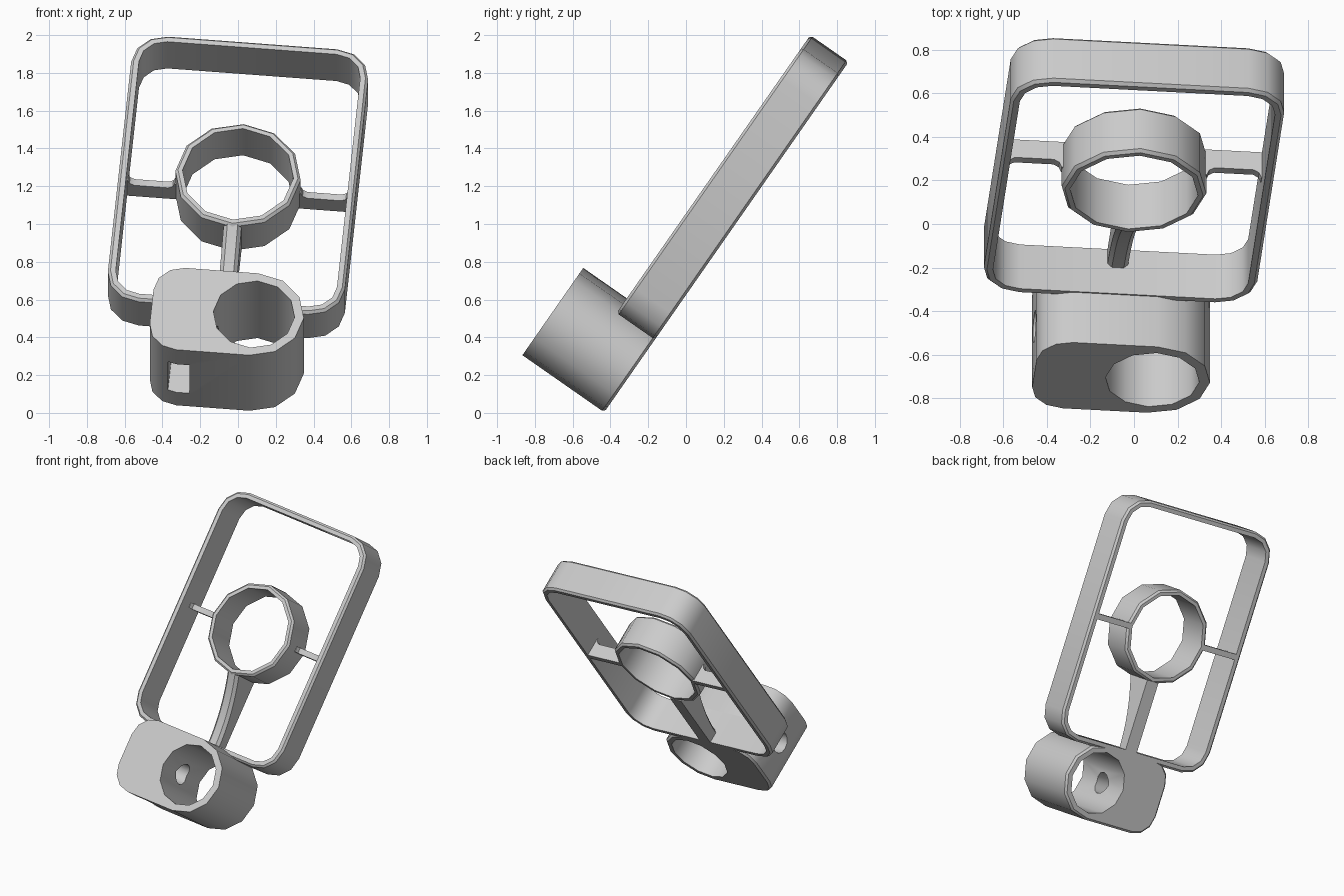
import bpy, bmesh
from math import sin, cos, pi, radians
from mathutils import Matrix

cube = bpy.data.objects.get("Cube")
if cube:
    bpy.data.objects.remove(cube)

grey = bpy.data.materials.new("light_grey")
grey.use_nodes = True
grey.diffuse_color = (0.6, 0.6, 0.6, 1)
grey.node_tree.nodes["Principled BSDF"].inputs["Base Color"].default_value = (0.6, 0.6, 0.6, 1)

# Every part is modelled flat (back on z = 0, frame centred), then leaned back and rolled
POSE = (Matrix.Translation((0, 0.348, 1.123))
        @ Matrix.Rotation(radians(55.1), 4, 'X')
        @ Matrix.Rotation(radians(-5.2), 4, 'Z'))
DEPTH, CLAMP_DEPTH, CHAMFER = 0.247, 0.528, 0.014


def finish(name, bm):
    bmesh.ops.recalc_face_normals(bm, faces=bm.faces)
    mesh = bpy.data.meshes.new(name)
    bm.to_mesh(mesh)
    bm.free()
    mesh.materials.append(grey)
    obj = bpy.data.objects.new(name, mesh)
    bpy.context.collection.objects.link(obj)
    obj.matrix_world = POSE
    return obj


def smooth(obj):
    bpy.ops.object.select_all(action='DESELECT')
    obj.select_set(True)
    bpy.context.view_layer.objects.active = obj
    bpy.ops.object.shade_smooth_by_angle(angle=radians(35))


def arc(cx, cy, r, start, end, steps):
    angles = [radians(start + (end - start) * i / steps) for i in range(steps + 1)]
    return [(cx + r * cos(a), cy + r * sin(a)) for a in angles]


def circle(cx, cy, r, sides=12, phase=0):
    return arc(cx, cy, r, phase, phase + 360, sides)[:-1]


def rounded_rect(inset):
    x, y, r = 0.45, 0.679, 0.18 - inset
    return (arc(x, y, r, 0, 90, 3) + arc(-x, y, r, 90, 180, 3)
            + arc(-x, -y, r, 180, 270, 3) + arc(x, -y, r, 270, 360, 3))


def clamp_outline(inset):
    x, y, r = -0.205, -1.089, 0.155 - inset
    return (arc(0.184, y, 0.265 - inset, -90, 90, 6)
            + arc(x, y + 0.11, r, 90, 180, 3) + arc(x, y - 0.11, r, 180, 270, 3))


def loft(name, sections, closed=False):
    """Skin a list of (outline, height) loops; cap the ends or join them up."""
    bm = bmesh.new()
    loops = [[bm.verts.new((x, y, z)) for x, y in pts] for pts, z in sections]
    pairs = list(zip(loops, loops[1:]))
    if closed:
        pairs.append((loops[-1], loops[0]))
    else:
        bm.faces.new(loops[0])
        bm.faces.new(loops[-1])
    for a, b in pairs:
        for i in range(len(a)):
            j = (i + 1) % len(a)
            bm.faces.new((a[i], a[j], b[j], b[i]))
    return finish(name, bm)


def band(name, outline, inner):
    """Thin wall with chamfered outer rims."""
    smooth(loft(name, [(outline(0), CHAMFER), (outline(0), DEPTH - CHAMFER),
                       (outline(CHAMFER), DEPTH), (inner, DEPTH),
                       (inner, 0), (outline(CHAMFER), 0)], closed=True))


def rib(name, profile, width, angle, chamfer):
    """Strut running outwards along +x before turning, profile in (distance, height)."""
    bm = bmesh.new()
    face = bm.faces.new([bm.verts.new((d, -width / 2, h)) for d, h in profile])
    new = bmesh.ops.extrude_face_region(bm, geom=[face])["geom"]
    bmesh.ops.translate(bm, vec=(0, width, 0),
                        verts=[v for v in new if isinstance(v, bmesh.types.BMVert)])
    if chamfer:
        top = [e for e in bm.edges if all(v.co.z > 0.01 for v in e.verts)
               and abs(e.verts[0].co.y - e.verts[1].co.y) < 0.001]
        bmesh.ops.bevel(bm, geom=top, offset=chamfer, segments=1, affect='EDGES')
    bmesh.ops.rotate(bm, verts=bm.verts, matrix=Matrix.Rotation(angle, 3, 'Z'))
    smooth(finish(name, bm))


# Outer frame and centre ring
band("outer_frame", rounded_rect, rounded_rect(0.042))
band("centre_ring", lambda inset: circle(0, 0, 0.333 - inset), circle(0, 0, 0.295))

# Side struts with flared ends
strut = [(0.31, 0), (0.61, 0), (0.61, 0.14), (0.585, 0.14), (0.575, 0.115), (0.55, 0.1),
         (0.37, 0.1), (0.345, 0.115), (0.335, 0.14), (0.31, 0.14)]
rib("left_strut", strut, 0.04, 0, 0)
rib("right_strut", strut, 0.04, pi, 0)

# Lower strut sweeping up to the full depth of the ring
sweep = [(0.32 + 0.52 * t / 8, 0.1 + 0.14 * (1 - t / 8) ** 2) for t in range(9)]
rib("lower_strut", [(0.84, 0), (0.32, 0)] + sweep, 0.095, -pi / 2, 0.02)

# Clamp block with bore, screw hole and nut pocket
clamp = loft("clamp", [(clamp_outline(CHAMFER), 0), (clamp_outline(0), CHAMFER),
                       (clamp_outline(0), CLAMP_DEPTH)])
bore = loft("bore_cutter", [(circle(0.184, -1.089, 0.216), -0.1),
                            (circle(0.184, -1.089, 0.216), 0.7)])
pocket_shape = [(-0.25, -1.45), (-0.135, -1.45), (-0.135, -0.96), (-0.25, -0.96)]
pocket = loft("pocket_cutter", [(pocket_shape, 0.134), (pocket_shape, 0.394)])
bm = bmesh.new()
bmesh.ops.create_cone(bm, cap_ends=True, segments=12, radius1=0.075, radius2=0.075, depth=0.6,
                      matrix=Matrix.Translation((-0.2, -1.089, 0.264))
                      @ Matrix.Rotation(pi / 2, 4, 'Y'))
screw = finish("screw_cutter", bm)

bpy.context.view_layer.objects.active = clamp
for cutter in (bore, pocket, screw):
    cutter.hide_render = True
    cut = clamp.modifiers.new("cut", 'BOOLEAN')
    cut.operation, cut.solver, cut.object = 'DIFFERENCE', 'EXACT', cutter
    bpy.ops.object.modifier_apply(modifier=cut.name)
    bpy.data.objects.remove(cutter)
smooth(clamp)
